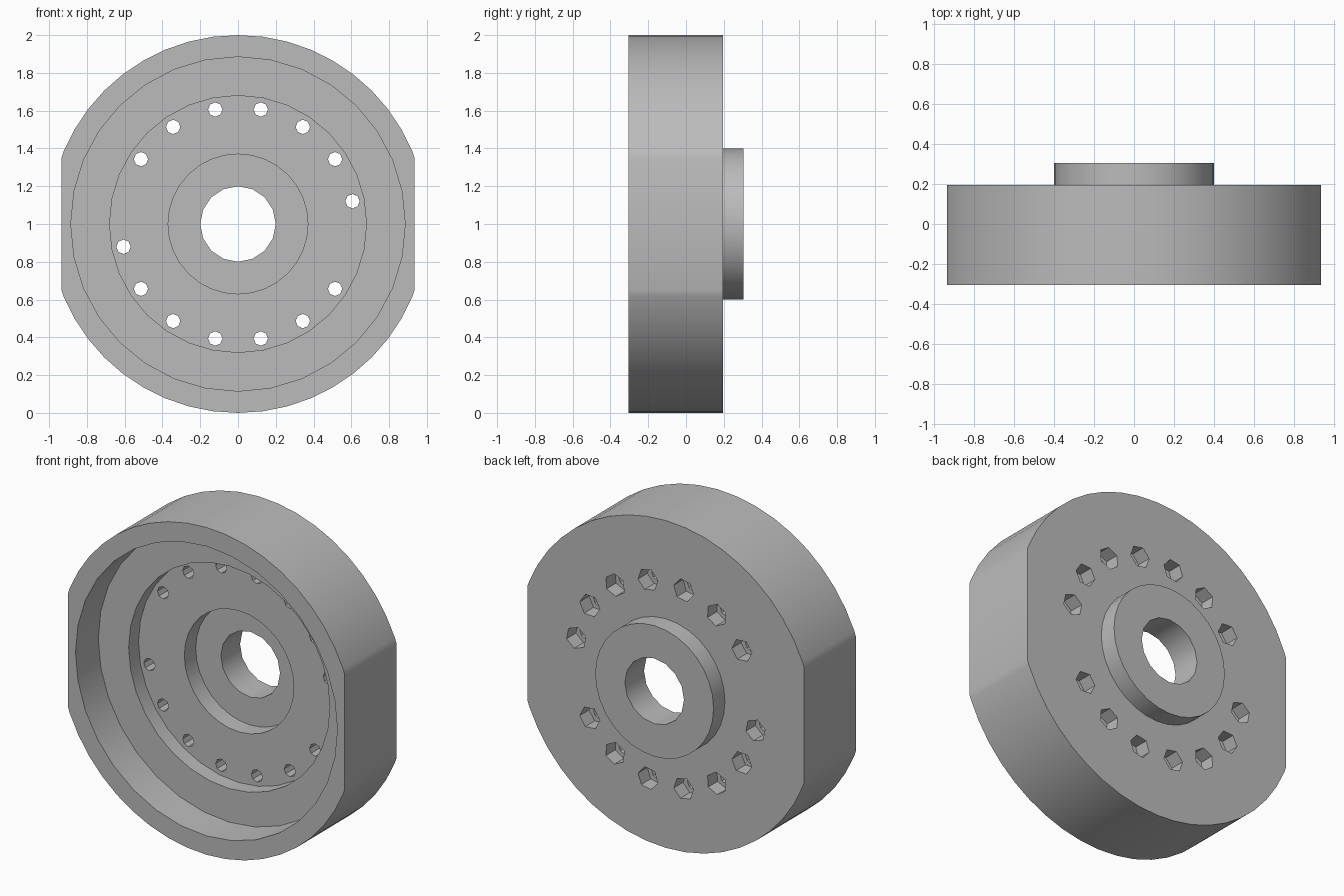
import bpy, bmesh, math
from mathutils import Matrix, Vector

cube = bpy.data.objects.get("Cube")
if cube:
    bpy.data.objects.remove(cube, do_unlink=True)

CENTRE_Z = 1.0
BACK, FRONT = 0.195, -0.305

grey = bpy.data.materials.new("plain grey")
grey.use_nodes = True
colour = (0.5, 0.5, 0.5, 1)
grey.diffuse_color = colour
grey.node_tree.nodes["Principled BSDF"].inputs["Base Color"].default_value = colour


def add_disc(bm, radius, y0, y1, sides, x=0.0, z=0.0, turn=0.0):
    """Add a closed cylinder lying along y."""
    place = (Matrix.Translation((x, (y0 + y1) / 2, CENTRE_Z + z))
             @ Matrix.Rotation(turn, 4, 'Y') @ Matrix.Rotation(math.pi / 2, 4, 'X'))
    bmesh.ops.create_cone(bm, cap_ends=True, segments=sides, radius1=radius,
                          radius2=radius, depth=abs(y1 - y0), matrix=place)


def make_object(name, bm):
    bmesh.ops.recalc_face_normals(bm, faces=bm.faces[:])
    mesh = bpy.data.meshes.new(name)
    bm.to_mesh(mesh)
    bm.free()
    mesh.materials.append(grey)
    obj = bpy.data.objects.new(name, mesh)
    bpy.context.collection.objects.link(obj)
    return obj


def disc_object(name, *args):
    bm = bmesh.new()
    add_disc(bm, *args)
    return make_object(name, bm)


def combine(target, tool, operation):
    """Apply a boolean and discard the tool."""
    mod = target.modifiers.new(tool.name, 'BOOLEAN')
    mod.operation, mod.object, mod.solver = operation, tool, 'EXACT'
    bpy.context.view_layer.objects.active = target
    bpy.ops.object.modifier_apply(modifier=mod.name)
    bpy.data.objects.remove(tool, do_unlink=True)


# Round body with two flat sides
bm = bmesh.new()
add_disc(bm, 1.0, FRONT, BACK, 48)
for side in (-1, 1):
    cut = bmesh.ops.bisect_plane(bm, geom=bm.verts[:] + bm.edges[:] + bm.faces[:],
                                 plane_co=Vector((side * 0.935, 0, 0)),
                                 plane_no=Vector((side, 0, 0)), clear_outer=True)
    rim = [e for e in cut["geom_cut"] if isinstance(e, bmesh.types.BMEdge)]
    bmesh.ops.holes_fill(bm, edges=rim, sides=0)
body = make_object("wheel_body", bm)

# Raised hub at the back
combine(body, disc_object("hub", 0.4, 0.16, 0.305, 32), 'UNION')

# Stepped recesses at the front, then the centre bore
for name, radius, floor, sides in (("rim_recess", 0.885, -0.085, 32),
                                   ("bolt_recess", 0.68, 0.01, 32),
                                   ("hub_recess", 0.37, 0.12, 32),
                                   ("centre_bore", 0.2, 0.5, 16)):
    combine(body, disc_object(name, radius, -0.5, floor, sides), 'DIFFERENCE')

# Ring of bolt holes with hexagonal pockets at the back, two places left blank
holes, pockets = bmesh.new(), bmesh.new()
for k in range(16):
    if k in (7, 15):
        continue
    a = math.radians(11.25 + 22.5 * k)
    x, z = 0.618 * math.cos(a), 0.618 * math.sin(a)
    add_disc(holes, 0.038, -0.05, 0.25, 8, x, z)
    add_disc(pockets, 0.068, 0.105, 0.25, 6, x, z, -a)
combine(body, make_object("bolt_holes", holes), 'DIFFERENCE')
combine(body, make_object("nut_pockets", pockets), 'DIFFERENCE')

# Smooth round walls, sharp rims
bpy.ops.object.select_all(action='DESELECT')
body.select_set(True)
bpy.context.view_layer.objects.active = body
bpy.ops.object.shade_smooth_by_angle(angle=math.radians(30))
